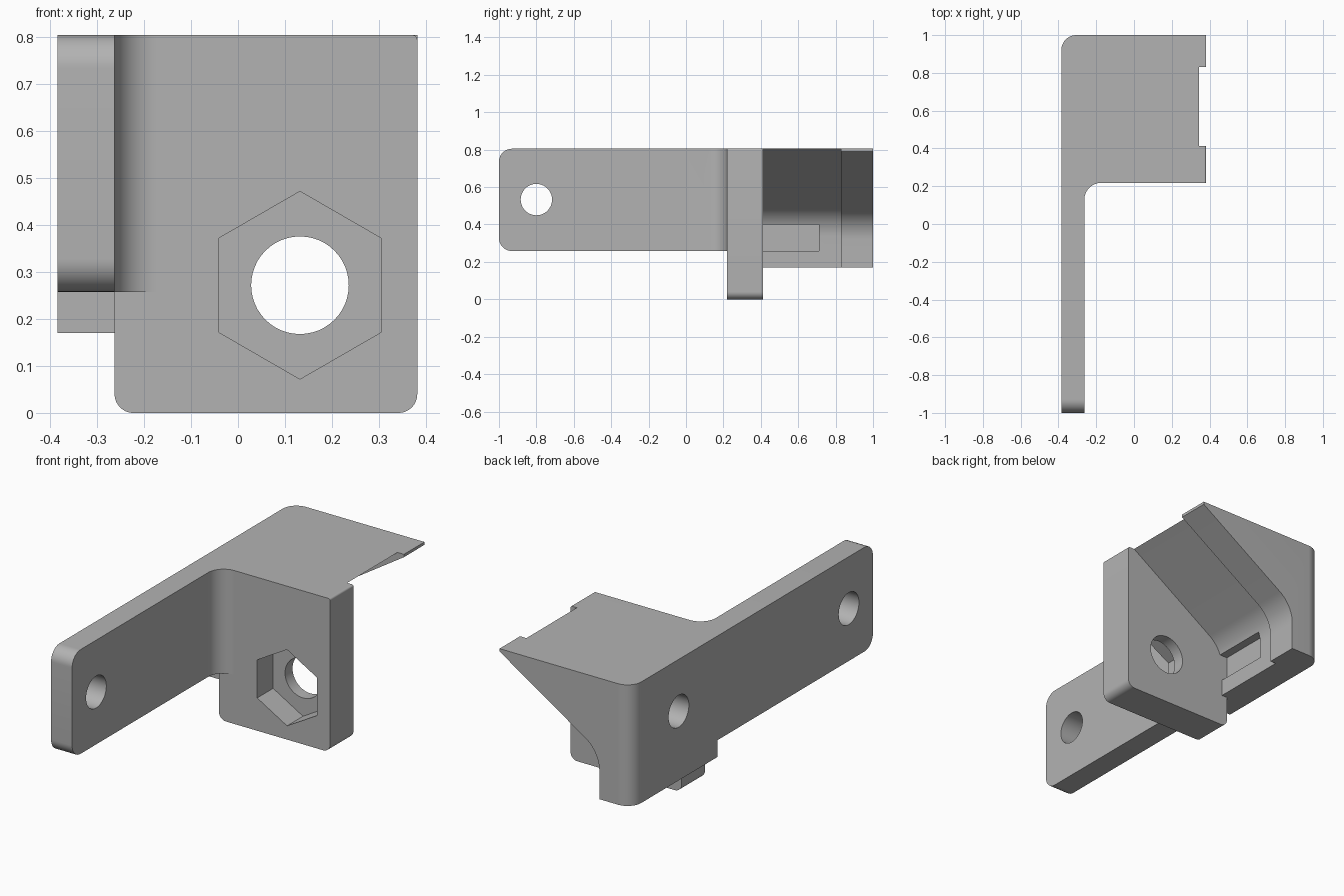
import bpy, bmesh, math
from mathutils import Vector

cube = bpy.data.objects.get("Cube")
if cube:
    bpy.data.objects.remove(cube, do_unlink=True)

grey = bpy.data.materials.new("plain grey")
grey.use_nodes = True
grey.diffuse_color = (0.45, 0.45, 0.45, 1)
grey.node_tree.nodes["Principled BSDF"].inputs["Base Color"].default_value = grey.diffuse_color


def rounded(corners, steps=12):
    """Polygon from (a, b, radius) corners, convex or concave."""
    out = []
    for i, (a, b, r) in enumerate(corners):
        p = Vector((a, b))
        if r == 0:
            out.append(p)
            continue
        u = (Vector(corners[i - 1][:2]) - p).normalized()
        v = (Vector(corners[(i + 1) % len(corners)][:2]) - p).normalized()
        half = u.angle(v) / 2
        centre = p + (u + v).normalized() * (r / math.sin(half))
        start = p + u * (r / math.tan(half)) - centre
        end = p + v * (r / math.tan(half)) - centre
        turn = math.pi - 2 * half
        for k in range(steps + 1):
            t = k / steps
            w = (start * math.sin((1 - t) * turn) + end * math.sin(t * turn)) / math.sin(turn)
            out.append(centre + w)
    return out


def ngon(a, b, r, n, turn=0):
    return [Vector((a + r * math.cos(turn + math.tau * k / n),
                    b + r * math.sin(turn + math.tau * k / n))) for k in range(n)]


def prism(name, points, axis, lo, hi):
    """Extrude a 2D outline along x (yz), y (xz) or z (xy)."""
    place = {"x": lambda p, d: (d, p.x, p.y),
             "y": lambda p, d: (p.x, d, p.y),
             "z": lambda p, d: (p.x, p.y, d)}[axis]
    bm = bmesh.new()
    low = [bm.verts.new(place(p, lo)) for p in points]
    high = [bm.verts.new(place(p, hi)) for p in points]
    bm.faces.new(low)
    bm.faces.new(high[::-1])
    for i in range(len(points)):
        j = (i + 1) % len(points)
        bm.faces.new((low[i], high[i], high[j], low[j]))
    bmesh.ops.recalc_face_normals(bm, faces=bm.faces)
    mesh = bpy.data.meshes.new(name)
    bm.to_mesh(mesh)
    bm.free()
    mesh.materials.append(grey)
    obj = bpy.data.objects.new(name, mesh)
    bpy.context.collection.objects.link(obj)
    return obj


def combine(target, tool, operation):
    mod = target.modifiers.new("combine", "BOOLEAN")
    mod.operation, mod.solver, mod.object = operation, "EXACT", tool
    bpy.context.view_layer.update()
    done = bpy.data.meshes.new_from_object(target.evaluated_get(bpy.context.evaluated_depsgraph_get()))
    target.modifiers.clear()
    target.data = done
    bpy.data.objects.remove(tool, do_unlink=True)


LEFT, ARM, TIP, TOP, LOW, BASE = -0.385, -0.263, 0.382, 0.805, 0.258, 0.17

# Long mounting arm with a rounded free end
bracket = prism("bracket", rounded([(-1, LOW, 0.07), (0.5, LOW, 0), (0.5, TOP, 0), (-1, TOP, 0.07)]),
                "x", LEFT, ARM)

# Inside fillet where the arm meets the front plate
fillet = prism("arm_fillet", rounded([(LEFT, 0, 0), (ARM, 0, 0), (ARM, 0.218, 0.09),
                                      (-0.1, 0.218, 0), (-0.1, 0.35, 0), (LEFT, 0.35, 0)]),
               "z", LOW, TOP)

# Front plate
plate = prism("front_plate", rounded([(ARM, 0, 0.04), (TIP, 0, 0.04), (TIP, TOP, 0.01), (ARM, TOP, 0)]),
              "y", 0.218, 0.412)

# Sloped gusset behind the plate, then the thicker rib at the back
core = prism("gusset", rounded([(LEFT, BASE, 0), (-0.23, BASE, 0), (-0.23, 0.433, 0.18),
                                (0.345, TOP, 0), (LEFT, TOP, 0)]), "y", 0.29, 0.9)
rib = prism("back_rib", rounded([(LEFT, BASE, 0), (-0.197, BASE, 0), (-0.197, 0.417, 0.18),
                                 (TIP, 0.79, 0), (TIP, TOP, 0), (LEFT, TOP, 0)]), "y", 0.83, 1)
for part in (fillet, plate, core, rib):
    combine(bracket, part, "UNION")

# Rounded upright back corner
corner = prism("corner_cutter", rounded([(LEFT, 0.92, 0), (LEFT, 1, 0.08), (LEFT + 0.08, 1, 0)])
               + [Vector((LEFT + 0.08, 1.1)), Vector((LEFT - 0.1, 1.1)), Vector((LEFT - 0.1, 0.92))],
               "z", 0, 1)

# Screw holes, hexagonal nut pocket, plate hole and shallow wall slot
cutters = [
    corner,
    prism("arm_hole", ngon(-0.8, 0.533, 0.084, 40), "x", -0.6, 0),
    prism("block_hole", ngon(0.61, 0.533, 0.084, 40), "x", -0.6, -0.2),
    prism("plate_hole", ngon(0.132, 0.272, 0.104, 48), "y", 0, 0.6),
    prism("nut_pocket", ngon(0.132, 0.272, 0.2, 6, math.pi / 2), "y", 0, 0.35),
    prism("wall_slot", rounded([(0.412, LOW, 0), (0.712, LOW, 0), (0.712, 0.4, 0), (0.412, 0.4, 0)]),
          "x", ARM, -0.1),
]
for cutter in cutters:
    combine(bracket, cutter, "DIFFERENCE")

# Smooth rounded surfaces, crisp edges
bpy.ops.object.select_all(action="DESELECT")
bracket.select_set(True)
bpy.context.view_layer.objects.active = bracket
bpy.ops.object.shade_smooth_by_angle(angle=math.radians(25))
